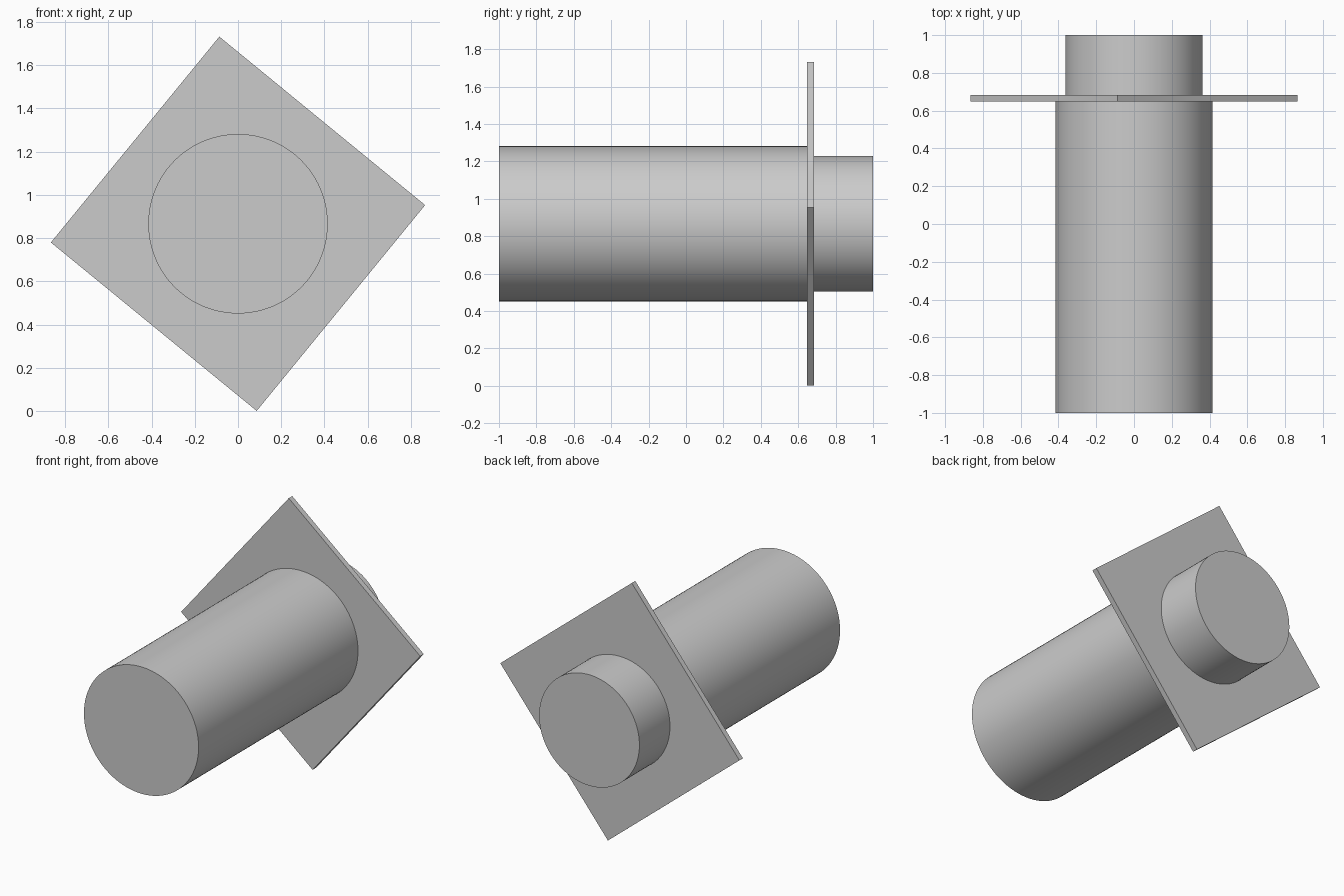
import bpy
from math import radians

cube = bpy.data.objects.get("Cube")
if cube:
    bpy.data.objects.remove(cube, do_unlink=True)

AXIS_Z = 0.866      # height of the shared centre line
PLATE_FRONT, PLATE_BACK = 0.648, 0.684

grey = bpy.data.materials.new("plain grey")
grey.use_nodes = True
colour = (0.6, 0.6, 0.6, 1)
grey.diffuse_color = colour
grey.node_tree.nodes["Principled BSDF"].inputs["Base Color"].default_value = colour


def finish(name):
    obj = bpy.context.object
    obj.name = name
    obj.data.materials.append(grey)
    return obj


def barrel(name, radius, front, back):
    """Smooth capped cylinder lying along y."""
    bpy.ops.mesh.primitive_cylinder_add(
        vertices=96, radius=radius, depth=back - front,
        location=(0, (front + back) / 2, AXIS_Z), rotation=(radians(90), 0, 0))
    finish(name)
    bpy.ops.object.shade_smooth_by_angle(angle=radians(30))


# Long front cylinder and short, narrower rear cylinder
barrel("front_cylinder", 0.415, -1, PLATE_FRONT)
barrel("rear_cylinder", 0.363, PLATE_BACK, 1)

# Thin square flange, turned about the centre line
bpy.ops.mesh.primitive_cube_add(
    size=1, location=(0, (PLATE_FRONT + PLATE_BACK) / 2, AXIS_Z),
    rotation=(0, radians(39.3), 0))
flange = finish("square_flange")
flange.scale = (1.23, PLATE_BACK - PLATE_FRONT, 1.23)
